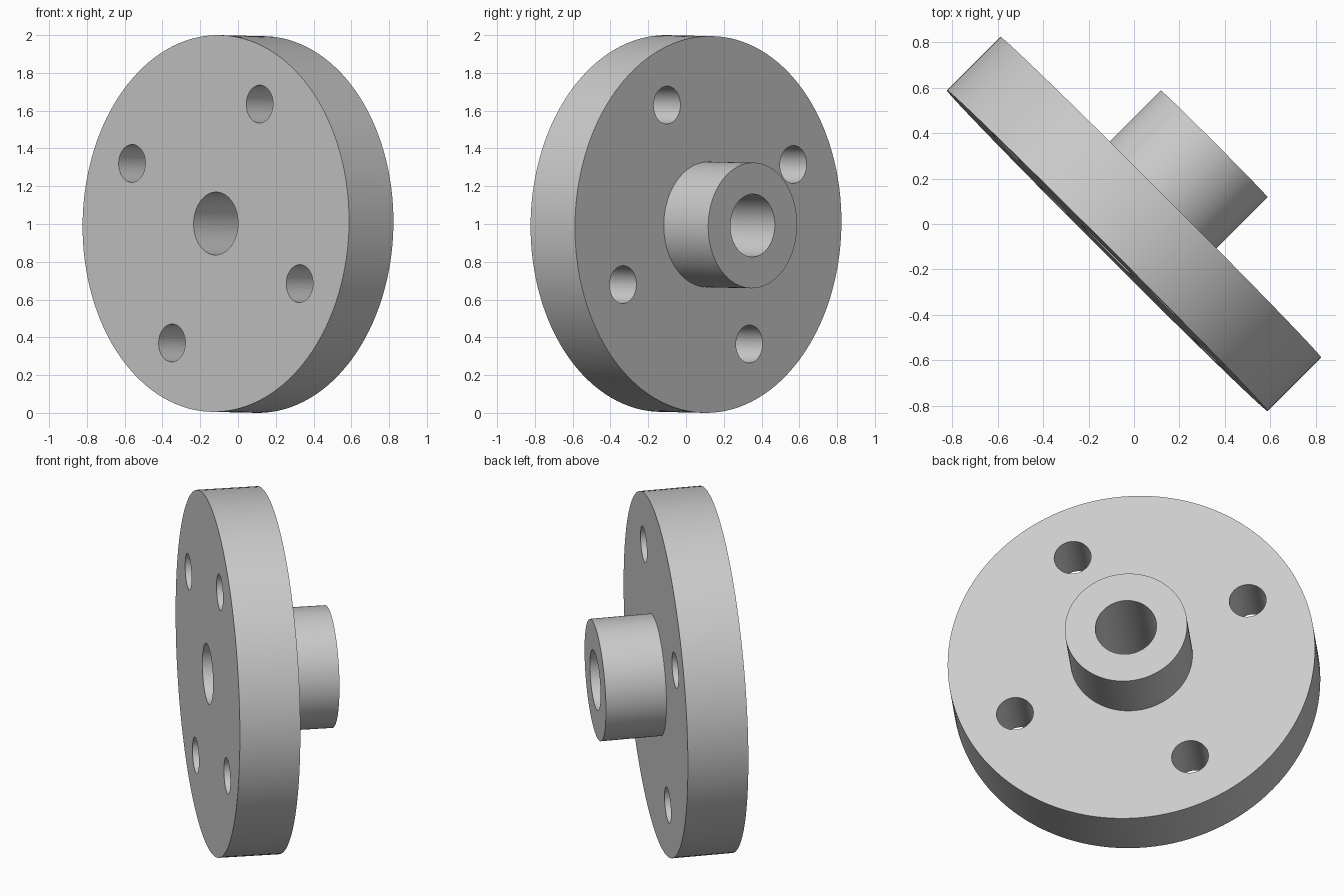
import bpy
import bmesh
from math import cos, sin, pi, radians, sqrt
from mathutils import Matrix, Vector

cube = bpy.data.objects.get("Cube")
if cube:
    bpy.data.objects.remove(cube, do_unlink=True)

RADIUS = 0.9975
THICK = RADIUS / 3
HUB = RADIUS / 3
BORE = RADIUS / 6
BOLT_RADIUS = 0.1
BOLT_CIRCLE = 0.708
SEGMENTS = 128

metal = bpy.data.materials.new("light_grey_metal")
metal.use_nodes = True
grey = (0.6, 0.6, 0.6, 1)
metal.diffuse_color = grey
metal.node_tree.nodes["Principled BSDF"].inputs["Base Color"].default_value = grey


def make_object(name, bm):
    mesh = bpy.data.meshes.new(name)
    bm.to_mesh(mesh)
    bm.free()
    mesh.materials.append(metal)
    obj = bpy.data.objects.new(name, mesh)
    bpy.context.collection.objects.link(obj)
    return obj


# Flange plate and hub: one stepped section turned around the bore axis
front, step, end = -THICK / 2, THICK / 2, THICK * 1.5
section = [(BORE, front), (RADIUS, front), (RADIUS, step),
           (HUB, step), (HUB, end), (BORE, end)]
bm = bmesh.new()
verts = [bm.verts.new((r, 0, z)) for r, z in section]
edges = [bm.edges.new((v, verts[i - 1])) for i, v in enumerate(verts)]
bmesh.ops.spin(bm, geom=verts + edges, cent=(0, 0, 0), axis=(0, 0, 1),
               angle=2 * pi, steps=SEGMENTS)
bmesh.ops.remove_doubles(bm, verts=bm.verts, dist=0.0001)
bmesh.ops.recalc_face_normals(bm, faces=bm.faces)
flange = make_object("hub_flange", bm)

# Four bolt holes through the plate
bm = bmesh.new()
for i in range(4):
    a = radians(26.7) + i * pi / 2
    place = Matrix.Translation((BOLT_CIRCLE * cos(a), BOLT_CIRCLE * sin(a), 0))
    bmesh.ops.create_cone(bm, cap_ends=True, segments=64, radius1=BOLT_RADIUS,
                          radius2=BOLT_RADIUS, depth=THICK * 2, matrix=place)
cutter = make_object("bolt_hole_cutter", bm)
cutter.hide_render = True

holes = flange.modifiers.new("bolt_holes", "BOOLEAN")
holes.operation = "DIFFERENCE"
holes.solver = "EXACT"
holes.object = cutter
bpy.ops.object.select_all(action="DESELECT")
bpy.context.view_layer.objects.active = flange
flange.select_set(True)
bpy.ops.object.modifier_apply(modifier=holes.name)
bpy.data.objects.remove(cutter, do_unlink=True)
bpy.ops.object.shade_smooth_by_angle(angle=radians(30))

# Stand the flange on its rim, hub to the back left and tipped slightly down
tilt = radians(0.9)
axis = Vector((cos(tilt) / sqrt(2), cos(tilt) / sqrt(2), -sin(tilt)))
side = Vector((1, -1, 0)).normalized()
turn = Matrix((side, axis.cross(side), axis)).transposed().to_4x4()
flange.matrix_world = Matrix.Translation((0, 0, 1)) @ turn
